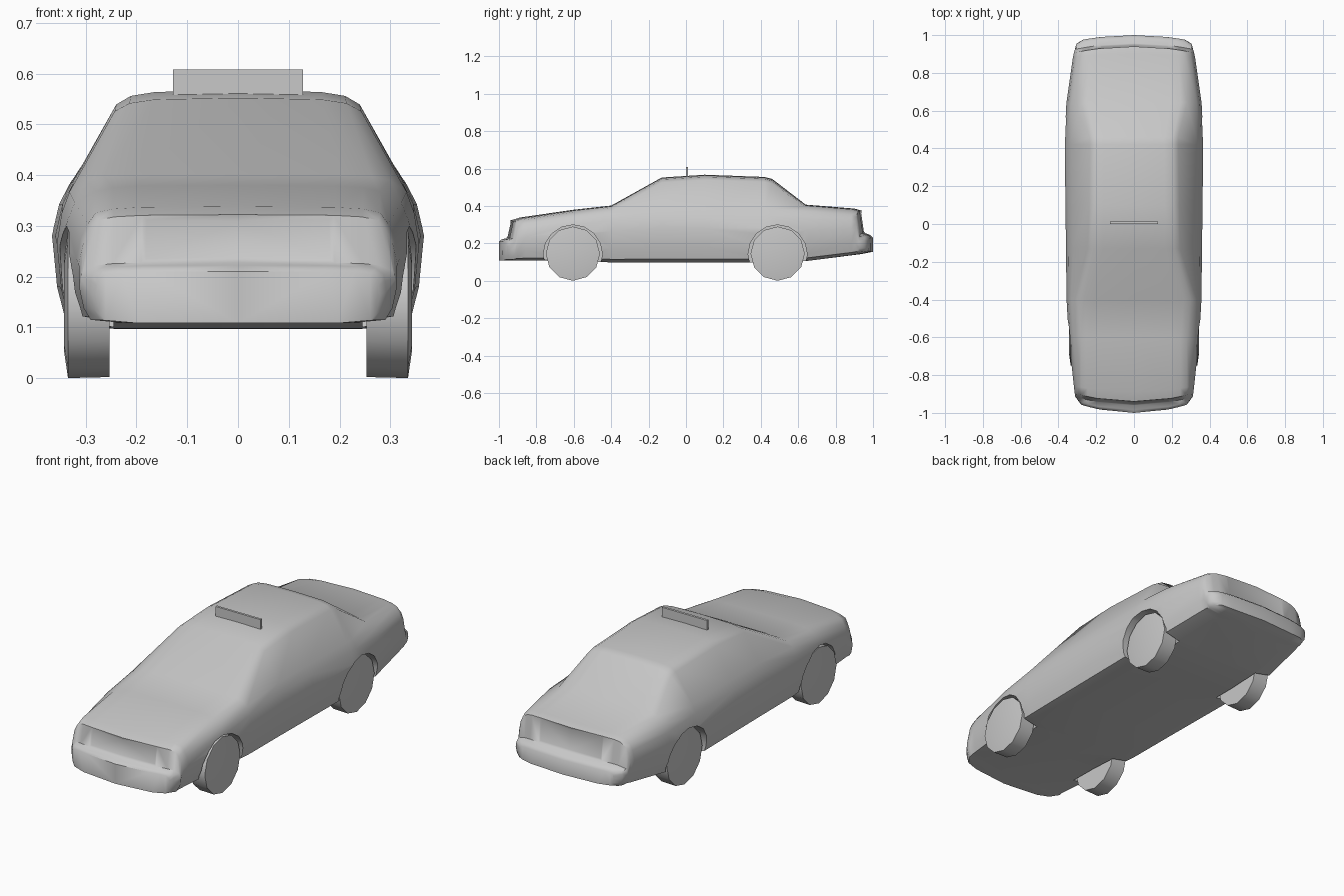
import bpy, bmesh, math
from mathutils import Matrix

if "Cube" in bpy.data.objects:
    bpy.data.objects.remove(bpy.data.objects["Cube"])

grey = bpy.data.materials.new("plain_grey")
grey.diffuse_color = (0.58, 0.58, 0.58, 1)
grey.use_nodes = True
grey.node_tree.nodes["Principled BSDF"].inputs["Base Color"].default_value = grey.diffuse_color


def add_object(name, bm):
    bmesh.ops.recalc_face_normals(bm, faces=bm.faces[:])
    me = bpy.data.meshes.new(name)
    bm.to_mesh(me)
    bm.free()
    ob = bpy.data.objects.new(name, me)
    bpy.context.collection.objects.link(ob)
    me.materials.append(grey)
    return ob


def select(ob):
    bpy.ops.object.select_all(action='DESELECT')
    ob.select_set(True)
    bpy.context.view_layer.objects.active = ob


def smooth(ob, angle):
    select(ob)
    bpy.ops.object.shade_smooth_by_angle(angle=math.radians(angle))


def lerp(a, b, t):
    return a + (b - a) * t


def curve(points, y):
    """Piecewise linear value at y."""
    if y <= points[0][0]:
        return points[0][1]
    for (y0, v0), (y1, v1) in zip(points, points[1:]):
        if y <= y1:
            return lerp(v0, v1, (y - y0) / (y1 - y0))
    return points[-1][1]


# Side profile along the centre line: bumper, bonnet, cabin, boot, bumper
TOP = [(-1, .21), (-.985, .222), (-.96, .228), (-.94, .322), (-.89, .338),
       (-.6, .38), (-.4, .402), (-.13, .552), (.1, .567), (.42, .555),
       (.46, .545), (.64, .407), (.9, .386), (.94, .375), (.957, .255),
       (.985, .245), (1, .23)]
# Half width, floor height, roof edge and bumper bow along the car
WIDTH = [(-1, .28), (-.96, .312), (-.6, .346), (-.4, .357), (.46, .367),
         (.64, .358), (.94, .318), (.985, .305), (1, .27)]
FLOOR = [(-.6, .108), (-.4, .098), (.46, .097), (.64, .105), (.94, .143), (1, .155)]
EDGE = [(-.6, .28), (-.4, .3), (-.13, .243), (.46, .235), (.64, .28), (1, .265)]
BOW = [(-1, .05), (-.94, .04), (-.75, 0), (.86, 0), (.94, -.03)]


def half_section(y, zt):
    w, zb, bow = curve(WIDTH, y), curve(FLOOR, y), curve(BOW, y)
    drop = min(.035, .15 * (zt - zb))
    zw = min(.28, lerp(zb, zt, .55))
    bx = w * (.9 if zt > .5 else .93 if zt > .3 else .98)
    bz = min(.385, zt - drop)
    rx = min(curve(EDGE, y), .95 * bx)
    rz = zt - .35 * drop - .1 * max(0, zt - .41)
    pts = [(0, zb), (.7 * w, zb), (.93 * w, lerp(zb, zw, .1)),
           (.975 * w, lerp(zb, zw, .45)), (w, zw),
           (lerp(w, bx, .4), lerp(zw, bz, .6)), (bx, bz), (rx, rz),
           (rx * .88, lerp(rz, zt, .6)), (rx * .68, lerp(rz, zt, .88)), (0, zt)]
    return [(x, y + bow * (x / .3) ** 2, z) for x, z in pts]


# Car body: lofted half sections on both sides, with closed ends
bm = bmesh.new()
for side in (1, -1):
    rings = [[bm.verts.new((side * x, y, z)) for x, y, z in half_section(*s)]
             for s in TOP]
    for a, b in zip(rings, rings[1:]):
        for i in range(10):
            bm.faces.new((a[i], a[i + 1], b[i + 1], b[i]))
    for r in (rings[0], rings[-1]):
        for i in range(4):
            bm.faces.new((r[i], r[i + 1], r[9 - i], r[10 - i]))
        bm.faces.new((r[4], r[5], r[6]))
bmesh.ops.remove_doubles(bm, verts=bm.verts[:], dist=1e-5)
bmesh.ops.recalc_face_normals(bm, faces=bm.faces[:])

# Shallow grille and rear plate recesses
for sign, lo, hi in ((-1, .25, .30), (1, .28, .34)):
    panel = [f for f in bm.faces
             if (c := f.calc_center_median()).y * sign > .93
             and abs(c.x) < .12 and lo < c.z < hi]
    if panel:
        bmesh.ops.inset_region(bm, faces=panel, thickness=.012, depth=-.005)
body = add_object("car_body", bm)

# Wheel arches cut from the body
AXLES = (-.605, .49)
for y in AXLES:
    for side in (1, -1):
        bm = bmesh.new()
        bmesh.ops.create_cone(
            bm, cap_ends=True, segments=16, radius1=.158, radius2=.158, depth=.25,
            matrix=Matrix.Translation((side * .37, y, .141)) @ Matrix.Rotation(math.pi / 2, 4, 'Y'))
        cutter = add_object("arch_cutter", bm)
        cutter.hide_render = True
        mod = body.modifiers.new("arch", 'BOOLEAN')
        mod.object = cutter
        mod.operation = 'DIFFERENCE'
        mod.solver = 'EXACT'
        select(body)
        bpy.ops.object.modifier_apply(modifier=mod.name)
        bpy.data.objects.remove(cutter)
smooth(body, 50)

# Wheels: twelve-sided with a slightly domed outer face
for y, end in zip(AXLES, ("front", "rear")):
    for side, label in ((1, "left"), (-1, "right")):
        bm = bmesh.new()
        rings = []
        for x, r in ((.253, .143), (.335, .145), (.343, .09)):
            rings.append([bm.verts.new((side * x, y + r * math.sin(k * math.pi / 6),
                                        .145 - r * math.cos(k * math.pi / 6)))
                          for k in range(12)])
        for a, b in zip(rings, rings[1:]):
            for k in range(12):
                n = (k + 1) % 12
                bm.faces.new((a[k], a[n], b[n], b[k]))
        bm.faces.new(rings[0])
        bm.faces.new(rings[-1])
        smooth(add_object(f"{end}_{label}_wheel", bm), 35)

# Roof sign
bm = bmesh.new()
bmesh.ops.create_cube(bm, size=1, matrix=Matrix.Translation((0, .006, .58))
                      @ Matrix.Diagonal((.256, .012, .056, 1)))
add_object("roof_sign", bm)
